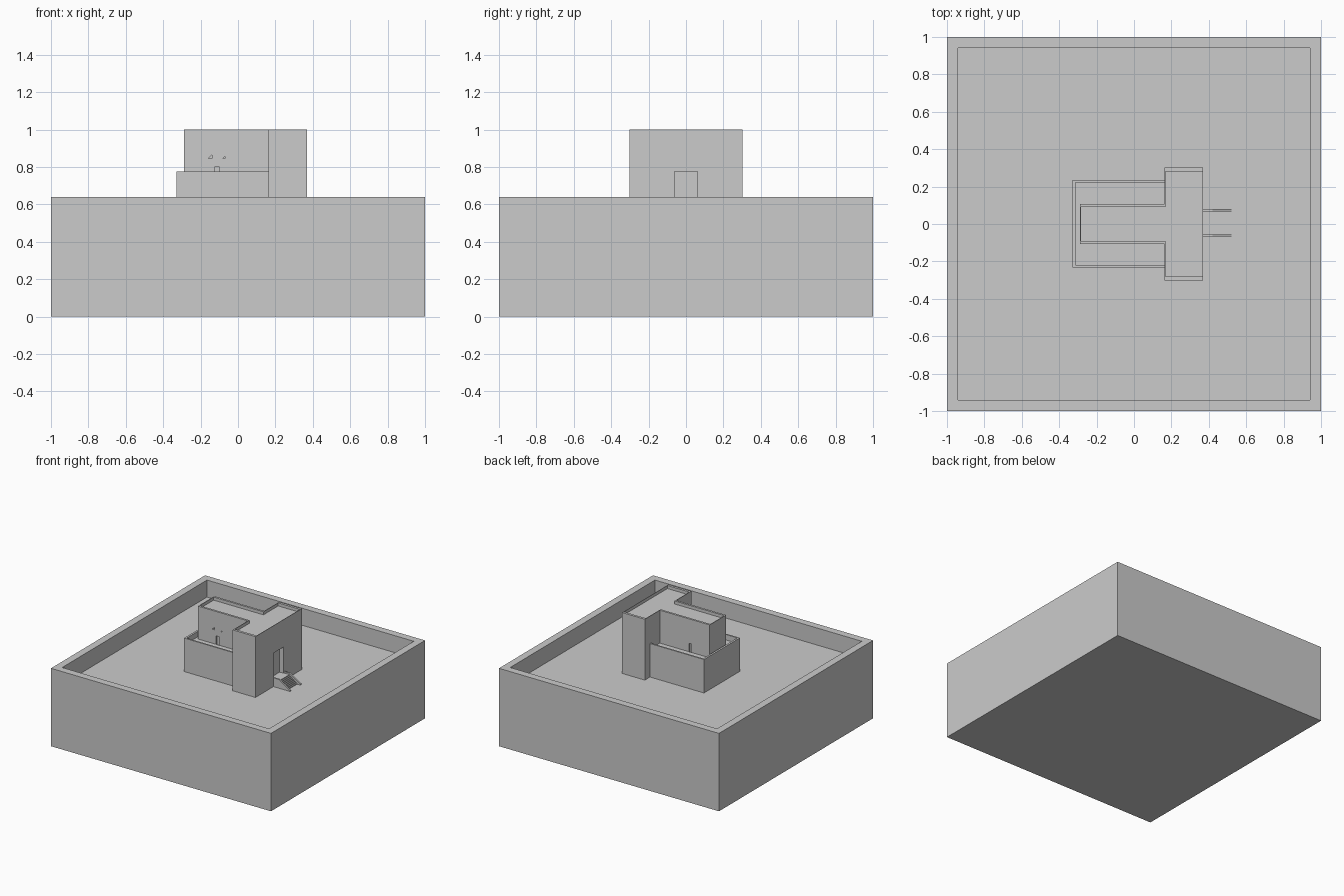
import bpy, bmesh

if "Cube" in bpy.data.objects:
    bpy.data.objects.remove(bpy.data.objects["Cube"])


def prism(name, points, lo, hi, axis='Z'):
    """Extrude a 2D outline: in plan along z, or as an x-z profile along y."""
    bm = bmesh.new()
    if axis == 'Z':
        verts = [bm.verts.new((a, b, lo)) for a, b in points]
        shift = (0, 0, hi - lo)
    else:
        verts = [bm.verts.new((a, lo, b)) for a, b in points]
        shift = (0, hi - lo, 0)
    face = bm.faces.new(verts)
    out = bmesh.ops.extrude_face_region(bm, geom=[face])
    moved = [g for g in out['geom'] if isinstance(g, bmesh.types.BMVert)]
    bmesh.ops.translate(bm, verts=moved, vec=shift)
    bmesh.ops.recalc_face_normals(bm, faces=bm.faces)
    mesh = bpy.data.meshes.new(name)
    bm.to_mesh(mesh)
    bm.free()
    obj = bpy.data.objects.new(name, mesh)
    bpy.context.collection.objects.link(obj)
    return obj


def rect(x0, x1, y0, y1):
    return [(x0, y0), (x1, y0), (x1, y1), (x0, y1)]


def box(name, x0, x1, y0, y1, z0, z1):
    return prism(name, rect(x0, x1, y0, y1), z0, z1)


def cut(target, cutter):
    """Subtract the cutter from the target and discard it."""
    cutter.hide_render = True
    mod = target.modifiers.new("cut", 'BOOLEAN')
    mod.operation = 'DIFFERENCE'
    mod.solver = 'EXACT'
    mod.object = cutter
    bpy.context.view_layer.objects.active = target
    bpy.ops.object.modifier_apply(modifier=mod.name)
    bpy.data.objects.remove(cutter)


def t_plan(x0, x1, x2, wing, tower):
    """T-shaped plan: narrow wing from x0 to x1, wide tower from x1 to x2."""
    half = [(x0, -wing), (x1, -wing), (x1, -tower), (x2, -tower)]
    return half + [(x, -y) for x, y in reversed(half)]


FLOOR = 0.5

# Walled courtyard
courtyard = box("courtyard", -1, 1, -1, 1, 0, 0.64)
cut(courtyard, box("courtyard_hollow", -0.94, 0.94, -0.94, 0.94, FLOOR, 1))

# Main building: tall wing and gate tower with a sunken roof
building = prism("main_building", t_plan(-0.29, 0.163, 0.37, 0.107, 0.302), FLOOR, 1.0)
cut(building, prism("roof_hollow", t_plan(-0.284, 0.168, 0.366, 0.09, 0.282), 0.975, 1.1))

# Gate doorway
cut(building, box("doorway", 0.335, 0.45, -0.062, 0.062, 0.56, 0.775))

# Small windows and terrace doors on both sides of the wing
for side in (-1, 1):
    y0, y1 = sorted((side * 0.092, side * 0.15))
    cut(building, box("terrace_door", -0.125, -0.10, y0, y1, 0.72, 0.80))
for x, size in ((-0.15, 0.02), (-0.075, 0.012)):
    cut(building, prism("window", [(x - size / 2, 0.845), (x + size / 2, 0.845),
                                   (x + size / 2, 0.845 + size)], -0.15, -0.092, 'Y'))

# Lower terraces around the wing, with parapets
terrace = box("terrace", -0.328, 0.163, -0.232, 0.235, FLOOR, 0.775)
cut(terrace, box("terrace_hollow", -0.312, 0.2, -0.22, 0.223, 0.73, 1))
cut(terrace, box("wing_gap", -0.29, 0.2, -0.107, 0.107, 0.4, 1))

# Entrance stair: landing and fine steps
STEPS = 8
profile = [(0.37, FLOOR), (0.37, 0.56), (0.42, 0.56)]
for i in range(STEPS):
    x = 0.42 + 0.08 * i / STEPS
    z = 0.56 - 0.06 * (i + 1) / STEPS
    if i < STEPS - 1:
        profile += [(x, z), (x + 0.08 / STEPS, z)]
profile.append((profile[-1][0], FLOOR))
prism("stair", profile, -0.062, 0.068, 'Y')

# Stair side walls
rail = [(0.37, FLOOR), (0.52, FLOOR), (0.52, 0.508), (0.42, 0.572), (0.37, 0.572)]
for y in (-0.062, 0.073):
    prism("stair_side", rail, y - 0.006, y + 0.006, 'Y')
